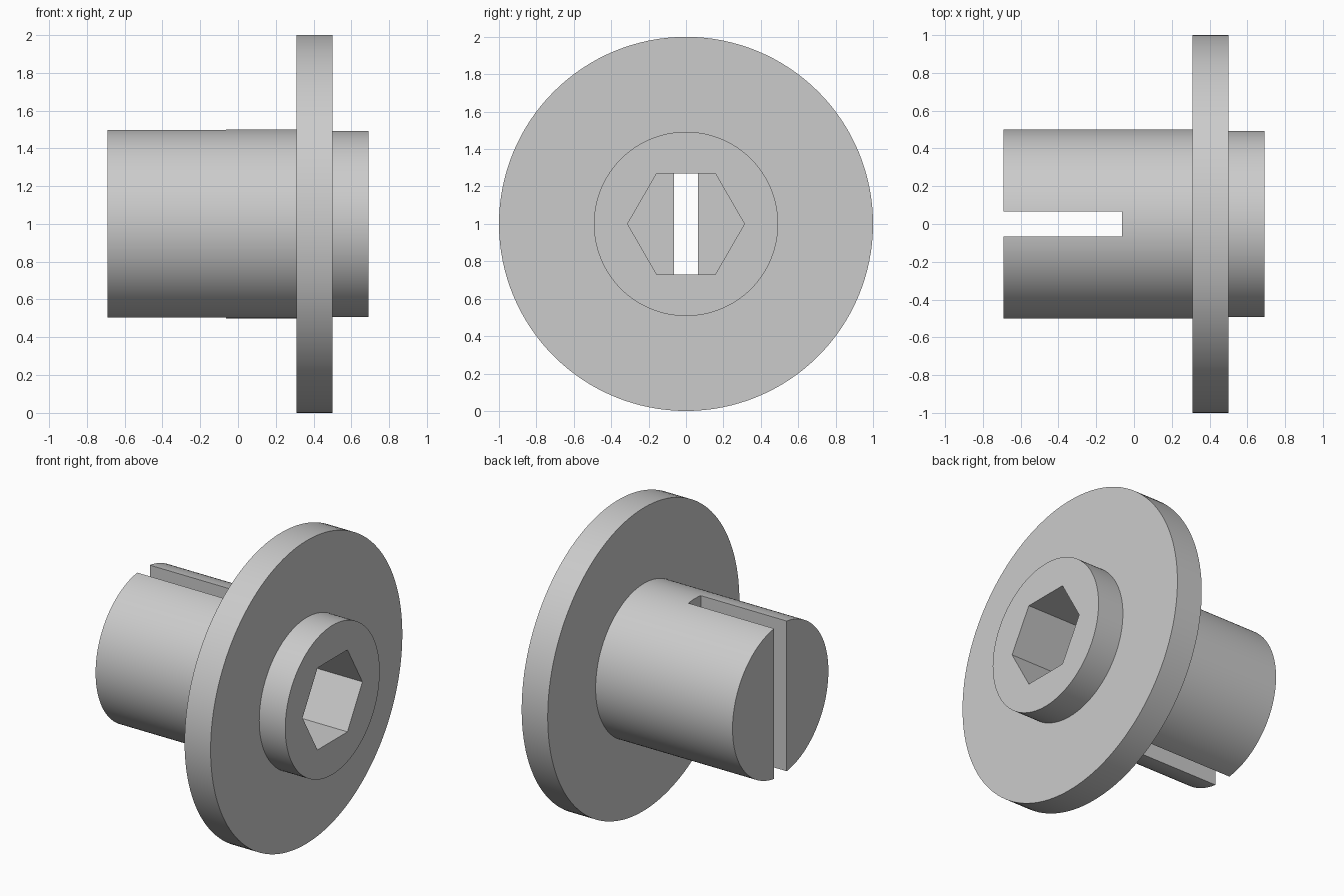
import bpy, bmesh, math
from mathutils import Vector

cube = bpy.data.objects.get("Cube")
if cube:
    bpy.data.objects.remove(cube, do_unlink=True)

grey = bpy.data.materials.new("light grey")
grey.use_nodes = True
colour = (0.6, 0.6, 0.6, 1)
grey.diffuse_color = colour
grey.node_tree.nodes["Principled BSDF"].inputs["Base Color"].default_value = colour

LEFT, RIGHT = -0.69, 0.69        # ends of the whole part along x
FLANGE_IN, FLANGE_OUT = 0.31, 0.5
SLOT_END, SOCKET_END = -0.0625, -0.07


def add_object(name, bm):
    bmesh.ops.recalc_face_normals(bm, faces=bm.faces)
    mesh = bpy.data.meshes.new(name)
    bm.to_mesh(mesh)
    bm.free()
    obj = bpy.data.objects.new(name, mesh)
    obj.data.materials.append(grey)
    bpy.context.collection.objects.link(obj)
    return obj


def lathe(name, profile, steps):
    """Turn an (x, radius) profile about the x axis at z = 1."""
    bm = bmesh.new()
    verts = [bm.verts.new((x, 0, 1 + r)) for x, r in profile]
    edges = [bm.edges.new(pair) for pair in zip(verts, verts[1:])]
    bmesh.ops.spin(bm, geom=verts + edges, cent=(0, 0, 1), axis=(1, 0, 0),
                   angle=math.tau, steps=steps)
    bmesh.ops.remove_doubles(bm, verts=bm.verts, dist=0.0001)
    return add_object(name, bm)


def cut(target, cutter):
    mod = target.modifiers.new(cutter.name, 'BOOLEAN')
    mod.operation = 'DIFFERENCE'
    mod.solver = 'EXACT'
    mod.object = cutter
    bpy.context.view_layer.objects.active = target
    bpy.ops.object.modifier_apply(modifier=mod.name)
    bpy.data.objects.remove(cutter, do_unlink=True)


# Turned shaft, flange and short boss
hub = lathe("flanged_hub", [
    (LEFT, 0), (LEFT, 0.5), (FLANGE_IN, 0.5), (FLANGE_IN, 1),
    (FLANGE_OUT, 1), (FLANGE_OUT, 0.4925), (RIGHT, 0.4925), (RIGHT, 0)], 128)

# Hexagonal socket from the boss end, corners pointing sideways
bm = bmesh.new()
socket_x = (SOCKET_END, RIGHT + 0.2)
rings = []
for x in socket_x:
    angles = [math.tau * i / 6 for i in range(6)]
    rings.append([bm.verts.new((x, 0.3125 * math.cos(a), 1 + 0.3125 * math.sin(a)))
                  for a in angles])
    bm.faces.new(rings[-1])
for i in range(6):
    j = (i + 1) % 6
    bm.faces.new((rings[0][i], rings[0][j], rings[1][j], rings[1][i]))
cut(hub, add_object("hex_socket_cutter", bm))

# Vertical slot across the shaft end
bm = bmesh.new()
bmesh.ops.create_cube(bm, size=1)
slot_start = LEFT - 0.2
bmesh.ops.scale(bm, vec=(SLOT_END - slot_start, 0.13, 1.4), verts=bm.verts)
bmesh.ops.translate(bm, vec=Vector(((SLOT_END + slot_start) / 2, 0, 1)), verts=bm.verts)
cut(hub, add_object("slot_cutter", bm))

# Smooth round walls, crisp edges
bpy.ops.object.select_all(action='DESELECT')
hub.select_set(True)
bpy.context.view_layer.objects.active = hub
bpy.ops.object.shade_smooth_by_angle(angle=math.radians(30))
